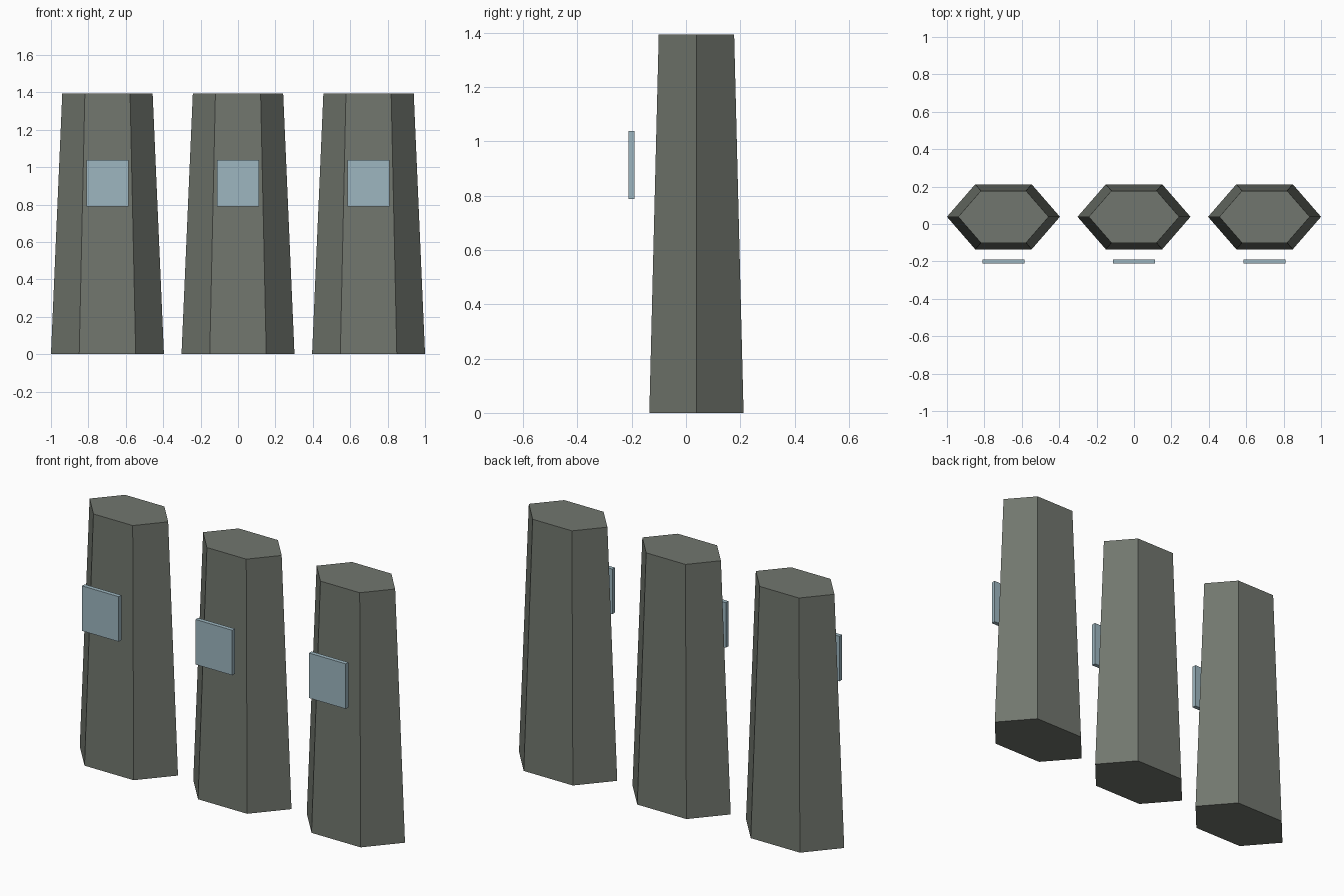
import bpy, bmesh, math

if "Cube" in bpy.data.objects:
    bpy.data.objects.remove(bpy.data.objects["Cube"])


def material(name, rgb):
    m = bpy.data.materials.new(name)
    m.diffuse_color = (*rgb, 1)
    m.use_nodes = True
    m.node_tree.nodes["Principled BSDF"].inputs["Base Color"].default_value = m.diffuse_color
    return m


stone = material("grey_green_stone", (0.165, 0.182, 0.156))
glass = material("pale_blue_glass", (0.34, 0.47, 0.53))


def finish(name, bm, mat):
    bmesh.ops.recalc_face_normals(bm, faces=bm.faces)
    mesh = bpy.data.meshes.new(name)
    bm.to_mesh(mesh)
    bm.free()
    mesh.materials.append(mat)
    obj = bpy.data.objects.new(name, mesh)
    bpy.context.collection.objects.link(obj)


# tapered six-sided pillar, points facing left and right
def pillar(name, x, y, radius, squash, taper, height):
    bm = bmesh.new()
    rings = []
    for z, s in ((0, 1), (height, taper)):
        rings.append([bm.verts.new((x + radius * s * math.cos(i * math.pi / 3),
                                    y + radius * s * squash * math.sin(i * math.pi / 3), z))
                      for i in range(6)])
    low, high = rings
    bm.faces.new(low[::-1])
    bm.faces.new(high)
    for i in range(6):
        j = (i + 1) % 6
        bm.faces.new((low[i], low[j], high[j], high[i]))
    finish(name, bm, stone)


# thin panel floating in front of a pillar
def panel(name, centre, size):
    bm = bmesh.new()
    bmesh.ops.create_cube(bm, size=1)
    for v in bm.verts:
        v.co = [c + a * s for c, a, s in zip(centre, v.co, size)]
    finish(name, bm, glass)


for side, x in (("left", -0.698), ("middle", 0), ("right", 0.698)):
    pillar(side + "_pillar", x, 0.0385, 0.302, 0.664, 0.8, 1.394)
    panel(side + "_panel", (x, -0.2005, 0.914), (0.226, 0.023, 0.25))
